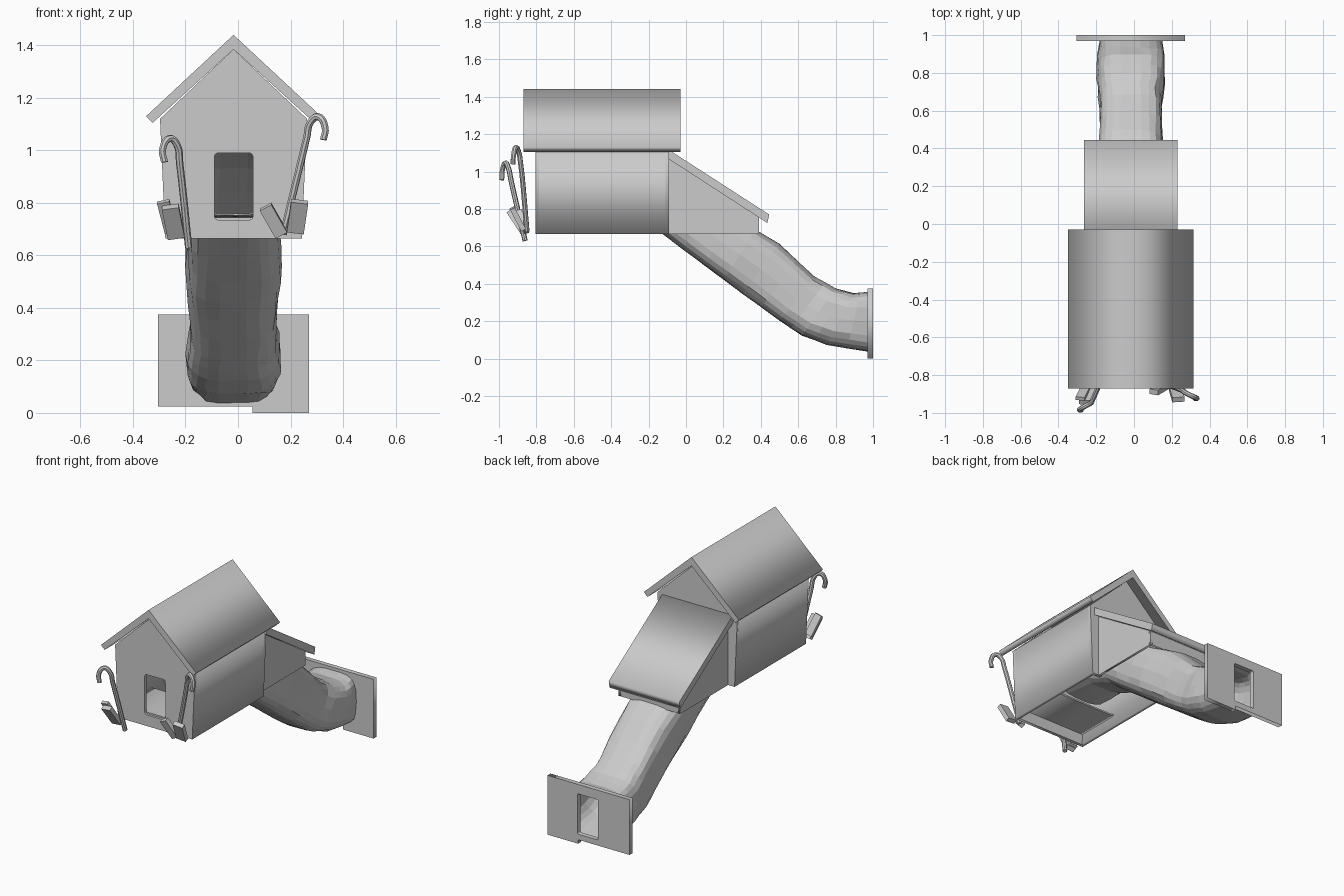
import bpy, bmesh, math, random
from mathutils import Vector, Matrix

cube = bpy.data.objects.get("Cube")
if cube:
    bpy.data.objects.remove(cube, do_unlink=True)

random.seed(4)
CX = -0.017  # middle plane of the house

grey = bpy.data.materials.new("plain_grey")
grey.use_nodes = True
grey.diffuse_color = (0.6, 0.6, 0.6, 1)
grey.node_tree.nodes["Principled BSDF"].inputs["Base Color"].default_value = (0.6, 0.6, 0.6, 1)


def to_mesh(obj):
    bpy.ops.object.select_all(action='DESELECT')
    bpy.context.view_layer.objects.active = obj
    obj.select_set(True)
    bpy.ops.object.convert(target='MESH')
    obj = bpy.context.object
    obj.data.materials.clear()
    obj.data.materials.append(grey)
    return obj


def panel(name, loops, start, end, axis='Y'):
    """Extrude a flat outline (later loops are holes) along Y or X."""
    curve = bpy.data.curves.new(name, 'CURVE')
    curve.dimensions = '2D'
    curve.fill_mode = 'BOTH'
    curve.extrude = abs(end - start) / 2
    for loop in loops:
        spline = curve.splines.new('POLY')
        spline.points.add(len(loop) - 1)
        for point, (u, v) in zip(spline.points, loop):
            point.co = (u, v, 0, 1)
        spline.use_cyclic_u = True
    obj = bpy.data.objects.new(name, curve)
    bpy.context.collection.objects.link(obj)
    middle = (start + end) / 2
    quarter = math.pi / 2
    if axis == 'Y':
        obj.location.y = middle
        obj.rotation_euler = (quarter, 0, 0)
    else:
        obj.location.x = middle
        obj.rotation_euler = (quarter, 0, quarter)
    return to_mesh(obj)


def rounded_rect(x0, x1, z0, z1, r):
    corners = [(x1 - r, z1 - r), (x0 + r, z1 - r), (x0 + r, z0 + r), (x1 - r, z0 + r)]
    return [(x + r * math.cos(a), z + r * math.sin(a))
            for k, (x, z) in enumerate(corners)
            for a in [math.pi / 2 * (k + s / 4) for s in range(5)]]


def mesh_object(name, bm):
    bmesh.ops.recalc_face_normals(bm, faces=bm.faces)
    mesh = bpy.data.meshes.new(name)
    bm.to_mesh(mesh)
    bm.free()
    mesh.materials.append(grey)
    obj = bpy.data.objects.new(name, mesh)
    bpy.context.collection.objects.link(obj)
    return obj


# House walls, slightly narrower at the base
TOP, BASE, EAVE, FLOOR, PEAK = 0.28, 0.26, 1.12, 0.665, 1.385
gable = [(CX - BASE, FLOOR), (CX + BASE, FLOOR), (CX + TOP, EAVE), (CX, PEAK), (CX - TOP, EAVE)]
panel("front_wall", [gable, rounded_rect(-0.09, 0.057, 0.735, 0.99, 0.015)], -0.805, -0.785)
notch = [(CX - BASE, FLOOR), (CX - 0.19, FLOOR), (CX - 0.19, 1.04), (CX + 0.19, 1.04), (CX + 0.19, FLOOR)]
panel("back_wall", [notch + gable[1:]], -0.11, -0.09)
for side, s in (("left", 1), ("right", -1)):
    outline = [(CX + s * TOP, EAVE), (CX + s * BASE, FLOOR),
               (CX + s * (BASE - 0.02), FLOOR), (CX + s * (TOP - 0.02), EAVE)]
    panel(side + "_wall", [outline], -0.805, -0.09)
panel("entrance_floor", [[(CX - 0.26, 0.735), (CX + 0.26, 0.735), (CX + 0.26, 0.745), (CX - 0.26, 0.745)]],
      -0.79, -0.5)

# Gabled roof
panel("house_roof", [[(CX, 1.44), (CX - 0.333, 1.13), (CX - 0.308, 1.105), (CX, PEAK),
                      (CX + 0.308, 1.105), (CX + 0.333, 1.13)]], -0.87, -0.03)

# Lean-to behind the house, open underneath
lean_side = [(-0.09, FLOOR), (0.39, FLOOR), (0.39, 0.757), (-0.09, 1.065)]
for side, s in (("left", 1), ("right", -1)):
    panel(side + "_lean_to_wall", [lean_side], CX + s * 0.215, CX + s * 0.2, 'X')
panel("lean_to_end", [[(CX - 0.215, FLOOR), (CX + 0.215, FLOOR), (CX + 0.215, 0.757), (CX - 0.215, 0.757)]],
      0.375, 0.39)
panel("lean_to_roof", [[(-0.09, 1.065), (0.435, 0.725), (0.445, 0.77), (-0.09, 1.115)]],
      -0.265, 0.23, 'X')

# Exit board with a doorway
panel("exit_board", [[(-0.305, 0.025), (0.055, 0.025), (0.055, 0), (0.27, 0), (0.27, 0.375), (-0.305, 0.375)],
                     rounded_rect(-0.085, 0.06, 0.06, 0.315, 0.008)], 0.97, 1.0)

# Lumpy slide tunnel: bottom and top (y, z) of each station
stations = [((-0.5, 0.75), (-0.45, 1.03)), ((-0.3, 0.74), (-0.2, 1.02)), ((-0.13, 0.665), (0.02, 0.94)),
            ((0.1, 0.495), (0.25, 0.77)), ((0.3, 0.345), (0.5, 0.615)), ((0.5, 0.2), (0.69, 0.44)),
            ((0.62, 0.12), (0.8, 0.377)), ((0.75, 0.07), (0.9, 0.352)), ((0.97, 0.035), (0.97, 0.36))]
rings = []
for (b0, t0), (b1, t1) in zip(stations, stations[1:]):
    for f in (0, 0.5):
        rings.append((Vector(b0).lerp(Vector(b1), f), Vector(t0).lerp(Vector(t1), f)))
rings.append(tuple(Vector(p) for p in stations[-1]))
bm = bmesh.new()
SIDES = 22
previous = None
for i, (low, high) in enumerate(rings):
    centre, half = (low + high) / 2, (high - low) / 2
    width = 0.172 + 0.008 * math.sin(i * 0.9 + 2)
    ring = []
    for k in range(SIDES):
        a = 2 * math.pi * k / SIDES
        c, s = math.cos(a), math.sin(a)
        u = math.copysign(abs(c) ** 0.6, c)
        v = math.copysign(abs(s) ** 0.6, s)
        x = CX + u * width + random.uniform(-0.006, 0.006)
        p = centre + half * v * random.uniform(0.97, 1.0)
        ring.append(bm.verts.new((x, p.x, p.y)))
    if previous:
        for k in range(SIDES):
            n = (k + 1) % SIDES
            bm.faces.new((previous[k], previous[n], ring[n], ring[k]))
    previous = ring
tunnel = mesh_object("slide_tunnel", bm)
shell = tunnel.modifiers.new("shell", 'SOLIDIFY')
shell.thickness = 0.006


# Hooked canes leaning at the front corners
def cane(name, points, radius=0.014):
    curve = bpy.data.curves.new(name, 'CURVE')
    curve.dimensions = '3D'
    curve.bevel_depth = radius
    curve.bevel_resolution = 2
    curve.use_fill_caps = True
    curve.resolution_u = 5
    spline = curve.splines.new('BEZIER')
    spline.bezier_points.add(len(points) - 1)
    for bp, co in zip(spline.bezier_points, points):
        bp.co = co
        bp.handle_left_type = bp.handle_right_type = 'AUTO'
    obj = bpy.data.objects.new(name, curve)
    bpy.context.collection.objects.link(obj)
    to_mesh(obj)
    bpy.ops.object.shade_smooth_by_angle()


cane("right_cane", [(-0.28, -0.985, 0.955), (-0.287, -0.982, 1.005), (-0.26, -0.965, 1.045),
                    (-0.232, -0.95, 1.02), (-0.222, -0.935, 0.95), (-0.188, -0.86, 0.63)])
cane("left_cane", [(0.325, -0.925, 1.04), (0.332, -0.922, 1.085), (0.305, -0.91, 1.128),
                   (0.275, -0.895, 1.105), (0.262, -0.885, 1.05), (0.172, -0.85, 0.68)])


# Small tilted blocks beside the canes
def block(name, bottom, top, width, thickness):
    bottom, top = Vector(bottom), Vector(top)
    up = (top - bottom).normalized()
    across = (Vector((1, 0, 0)) - up * up.x).normalized()
    out = up.cross(across)
    frame = Matrix((across, out, up)).transposed().to_4x4()
    frame.translation = (bottom + top) / 2
    bm = bmesh.new()
    bmesh.ops.create_cube(bm, size=1)
    bmesh.ops.scale(bm, vec=(width, thickness, (top - bottom).length), verts=bm.verts)
    bmesh.ops.transform(bm, matrix=frame, verts=bm.verts)
    mesh_object(name, bm)


block("right_front_block", (-0.235, -0.87, 0.67), (-0.258, -0.945, 0.785), 0.065, 0.028)
block("right_outer_block", (-0.255, -0.865, 0.69), (-0.285, -0.925, 0.805), 0.048, 0.02)
block("left_inner_block", (0.165, -0.855, 0.68), (0.105, -0.89, 0.785), 0.05, 0.028)
block("left_outer_block", (0.218, -0.87, 0.69), (0.235, -0.93, 0.805), 0.065, 0.028)
